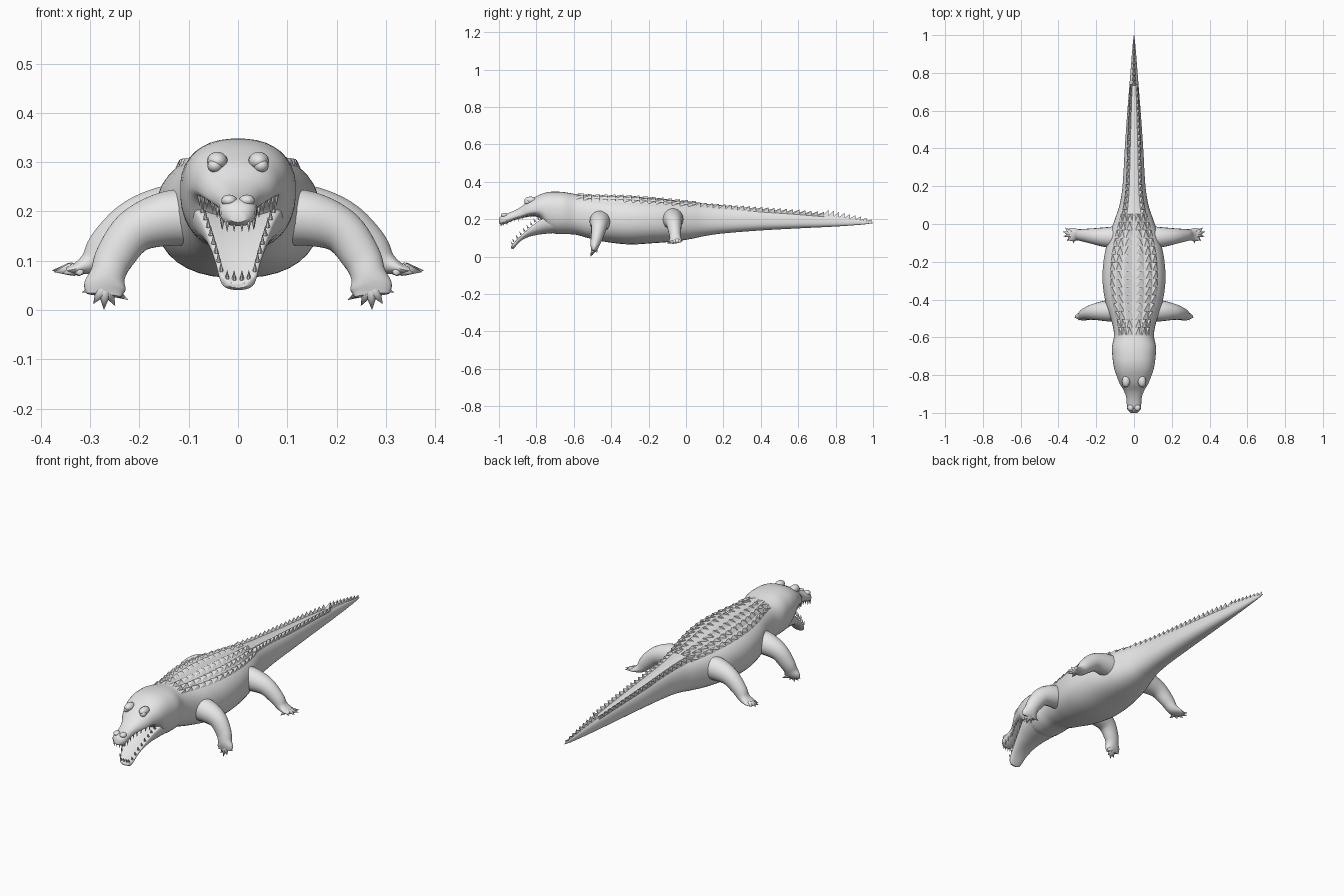
import bpy, bmesh, math
from mathutils import Vector

if "Cube" in bpy.data.objects:
    bpy.data.objects.remove(bpy.data.objects["Cube"])

hide = bpy.data.materials.new("grey_hide")
hide.diffuse_color = (0.8, 0.8, 0.8, 1)
hide.use_nodes = True
hide.node_tree.nodes["Principled BSDF"].inputs["Base Color"].default_value = hide.diffuse_color


def finish(name, bm, angle=40, mirror=False):
    bmesh.ops.recalc_face_normals(bm, faces=bm.faces)
    me = bpy.data.meshes.new(name)
    bm.to_mesh(me)
    bm.free()
    me.materials.append(hide)
    ob = bpy.data.objects.new(name, me)
    bpy.context.collection.objects.link(ob)
    bpy.ops.object.select_all(action='DESELECT')
    ob.select_set(True)
    bpy.context.view_layer.objects.active = ob
    bpy.ops.object.shade_smooth_by_angle(angle=math.radians(angle))
    if mirror:
        ob.modifiers.new("Mirror", 'MIRROR').use_mirror_merge = False
    return ob


def sample(table, t):
    """Smooth interpolation of rows (key, values...) at key t."""
    n = len(table)
    i = 0
    while i < n - 2 and t > table[i + 1][0]:
        i += 1
    a, b = table[i], table[i + 1]
    p, q = table[max(i - 1, 0)], table[min(i + 2, n - 1)]
    h = b[0] - a[0]
    u = min(max((t - a[0]) / h, 0), 1)
    out = []
    for k in range(1, len(a)):
        m0 = (b[k] - p[k]) / (b[0] - p[0]) * h
        m1 = (q[k] - a[k]) / (q[0] - a[0]) * h
        out.append((2*u**3 - 3*u**2 + 1) * a[k] + (u**3 - 2*u**2 + u) * m0
                   + (3*u**2 - 2*u**3) * b[k] + (u**3 - u**2) * m1)
    return out


def loft(bm, rings):
    vs = [[bm.verts.new(p) for p in r] for r in rings]
    n = len(vs[0])
    for r, s in zip(vs, vs[1:]):
        for j in range(n):
            bm.faces.new((r[j], r[(j+1) % n], s[(j+1) % n], s[j]))
    bm.faces.new(vs[0])
    bm.faces.new(vs[-1])


def cone(bm, base, tip, r, sides=6):
    base, tip = Vector(base), Vector(tip)
    d = (tip - base).normalized()
    u = d.orthogonal().normalized()
    w = d.cross(u)
    ring = [bm.verts.new(base + r * (math.cos(a) * u + math.sin(a) * w))
            for a in (2 * math.pi * k / sides for k in range(sides))]
    top = bm.verts.new(tip)
    bm.faces.new(ring)
    for k in range(sides):
        bm.faces.new((ring[k], ring[(k+1) % sides], top))


# Body stations: y, half width, bottom, top, height of widest point
BODY = [
    (-1.0, .018, .178, .205, .5), (-.985, .034, .170, .222, .5),
    (-.96, .038, .178, .230, .45), (-.92, .041, .195, .245, .4),
    (-.88, .055, .205, .268, .35), (-.85, .074, .212, .295, .35),
    (-.81, .090, .215, .318, .35), (-.775, .103, .200, .335, .4),
    (-.74, .110, .140, .345, .55), (-.70, .115, .122, .348, .55),
    (-.65, .117, .120, .345, .55), (-.59, .106, .117, .335, .5),
    (-.52, .118, .098, .328, .5), (-.42, .150, .077, .325, .5),
    (-.30, .167, .065, .322, .5), (-.17, .158, .072, .312, .5),
    (-.05, .128, .082, .300, .5), (.03, .100, .095, .292, .5),
    (.10, .077, .110, .284, .45), (.20, .061, .124, .274, .42),
    (.40, .049, .140, .255, .4), (.60, .035, .151, .237, .4),
    (.80, .019, .161, .215, .4), (.95, .007, .172, .193, .45),
    (1.0, .001, .179, .182, .5)]
JAW = [
    (-.935, .020, .045, .062, .5), (-.925, .035, .040, .085, .5),
    (-.89, .046, .078, .118, .55), (-.85, .058, .102, .158, .6),
    (-.80, .074, .115, .208, .6), (-.76, .088, .121, .238, .6),
    (-.70, .100, .126, .250, .6)]


def surf(table, y, a, dish=0):
    hw, zb, zt, f = sample(table, y)
    c, s = math.cos(a), math.sin(a)
    e = 2 / 2.35
    mid = zb + f * (zt - zb)
    z = mid + ((zt - mid) if s > 0 else (zb - mid)) * abs(s) ** e
    if s > 0:                               # hollow upper side of the jaw
        z -= dish * (zt - mid) * s ** 2
    return Vector((math.copysign(hw * abs(c) ** e, c), y, z))


def skin(name, table, steps, dish=0, sides=36):
    bm = bmesh.new()
    y0, y1 = table[0][0], table[-1][0]
    loft(bm, [[surf(table, y0 + (y1 - y0) * i / steps, 2 * math.pi * (k + .5) / sides, dish)
               for k in range(sides)] for i in range(steps + 1)])
    finish(name, bm, 50)


skin("body_head_and_tail", BODY, 130)
skin("lower_jaw", JAW, 22, dish=1.0)


# Keeled scutes: low wedges rising toward the rear
def scute(bm, y, a, dy, da, h):
    y1 = min(y + dy, .995)
    base = [surf(BODY, yy, aa) for yy, aa in
            ((y - dy, a - da), (y - dy, a + da), (y1, a + da), (y1, a - da))]
    hw, zb, zt, f = sample(BODY, y)
    up = Vector((math.cos(a) * .6, 0, math.sin(a))).normalized()
    vs = [bm.verts.new(p) for p in base]
    tip = bm.verts.new(surf(BODY, y1, a) + up * h)
    bm.faces.new(vs)
    for k in range(4):
        bm.faces.new((vs[k], vs[(k+1) % 4], tip))


bm = bmesh.new()
for i in range(15):
    y = -.57 + i * .043
    for deg in (50, 65, 81, 99, 115, 130):
        scute(bm, y, math.radians(deg), .021, math.radians(6.5), .010)
finish("back_scutes", bm, 20)

bm = bmesh.new()
for i in range(21):
    y = .06 + i * .033
    for deg in (58, 122):
        scute(bm, y, math.radians(deg), .018, .2, .018 + .006 * i / 20)
for i in range(9):
    scute(bm, .745 + i * .029, math.pi / 2, .016, .5, .031 - .002 * i)
finish("tail_spikes", bm, 20)


# Legs: key, x, y, z, radius along y, radius across
FRONT = [(0, .07, -.46, .19, .055, .06), (1, .145, -.46, .185, .055, .056),
         (2, .21, -.465, .160, .043, .046), (3, .25, -.475, .108, .033, .040),
         (4, .264, -.485, .072, .027, .036), (5, .270, -.49, .048, .020, .043),
         (6, .272, -.495, .030, .010, .036)]
HIND = [(0, .06, -.07, .2, .06, .06), (1, .14, -.07, .198, .054, .056),
        (2, .21, -.065, .180, .043, .045), (3, .265, -.06, .135, .034, .037),
        (4, .295, -.057, .100, .030, .026), (5, .325, -.056, .085, .035, .013),
        (6, .347, -.056, .080, .031, .007)]
FRONT_TOES = [(.222, -.475, .020), (.249, -.50, .008), (.272, -.51, .0),
              (.294, -.51, .012), (.317, -.495, .036)]
HIND_TOES = [(.366, -.018, .082), (.378, -.04, .080), (.374, -.066, .077),
             (.355, -.092, .074), (.318, -.104, .072)]


def leg(name, path, toes):
    bm = bmesh.new()
    rings = []
    for i in range(31):
        t = i / 5
        x, y, z, ry, rv = sample(path, t)
        p = Vector((x, y, z))
        d = (Vector(sample(path, min(t + .05, 6))[:3]) - Vector(sample(path, max(t - .05, 0))[:3])).normalized()
        u = Vector((0, 1, 0))
        u = (u - d * u.dot(d)).normalized()
        w = d.cross(u)
        rings.append([p + math.cos(a) * ry * u + math.sin(a) * rv * w
                      for a in (2 * math.pi * k / 18 for k in range(18))])
    loft(bm, rings)
    palm = Vector(path[5][1:4])
    for tip in toes:
        tip = Vector(tip)
        cone(bm, palm.lerp(tip, .3), tip, .013, 8)
    finish(name, bm, 50, mirror=True)


leg("front_legs", FRONT, FRONT_TOES)
leg("hind_legs", HIND, HIND_TOES)

# Teeth along both jaw edges
bm = bmesh.new()
for i in range(9):
    y = -.978 + i * .021
    p = surf(BODY, y, math.radians(-32))
    cone(bm, p + Vector((0, 0, .004)), p + Vector((0, 0, -.020 - .005 * (i % 3 == 1))), .005)
for x in (.008, .022):
    cone(bm, (x, -.987, .182), (x, -.99, .157), .005)
finish("upper_teeth", bm, 30, mirror=True)

bm = bmesh.new()
for i in range(8):
    p = surf(JAW, -.92 + i * .019, math.radians(25))
    cone(bm, p, p + Vector((0, -.009, .020)), .005)
for x in (.008, .022):
    cone(bm, (x, -.925, .062), (x, -.938, .082), .005)
finish("lower_teeth", bm, 30, mirror=True)


def blob(name, loc, scale):
    bm = bmesh.new()
    bmesh.ops.create_uvsphere(bm, u_segments=16, v_segments=10, radius=1)
    for v in bm.verts:
        v.co = Vector(loc) + Vector(a * b for a, b in zip(v.co, scale))
    finish(name, bm, 60, mirror=True)


blob("eye_brows", (.042, -.832, .302), (.021, .032, .019))
blob("eyes", (.047, -.848, .293), (.015, .017, .014))
blob("nostrils", (.018, -.972, .222), (.016, .018, .012))
